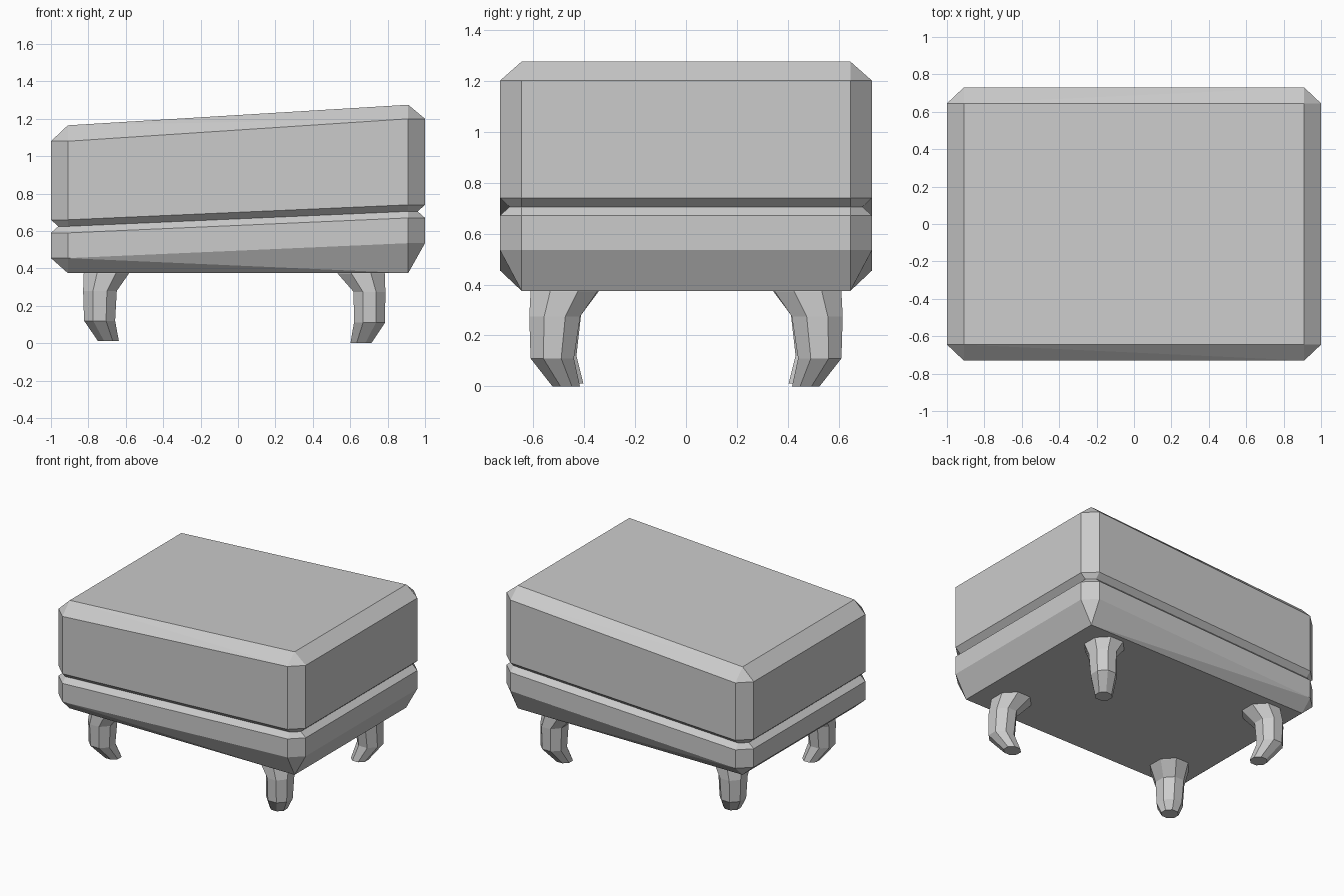
import bpy, bmesh, math

if "Cube" in bpy.data.objects:
    bpy.data.objects.remove(bpy.data.objects["Cube"])


def mesh_object(name, bm):
    bmesh.ops.recalc_face_normals(bm, faces=bm.faces)
    me = bpy.data.meshes.new(name)
    bm.to_mesh(me)
    bm.free()
    ob = bpy.data.objects.new(name, me)
    bpy.context.collection.objects.link(ob)
    return ob


HX, HY, CX, CY = 1.0, 0.73, 0.91, 0.645


def chamfered_slab(name, levels):
    """Chamfered box; each level is (mid height, rise towards the right, is_cap)."""
    bm = bmesh.new()
    for z, rise, cap in levels:
        for sx in (-1, 1):
            for sy in (-1, 1):
                h = z + sx * rise
                pts = [(CX, CY)] if cap else [(HX, CY), (CX, HY)]
                for x, y in pts:
                    bm.verts.new((sx * x, sy * y, h))
    bmesh.ops.convex_hull(bm, input=bm.verts)
    bmesh.ops.dissolve_limit(bm, angle_limit=math.radians(2),
                             verts=bm.verts, edges=bm.edges)
    return mesh_object(name, bm)


# Body: lower base with a level underside, sloping cushion above a V groove
chamfered_slab("base", [(0.375, 0, True), (0.495, 0.04, False),
                        (0.63, 0.04, False), (0.71, 0.04, True)])
chamfered_slab("cushion", [(0.62, 0.04, True), (0.70, 0.04, False),
                           (1.14, 0.06, False), (1.22, 0.055, True)])

# Curved legs: rings of (x, y, z, radius x, radius y), bottom to top
RIGHT = [(0.657, 0.47, 0.0, 0.056, 0.054), (0.703, 0.525, 0.11, 0.083, 0.085),
         (0.703, 0.515, 0.275, 0.085, 0.1), (0.66, 0.48, 0.37, 0.125, 0.13),
         (0.65, 0.47, 0.40, 0.13, 0.135)]
LEFT = [(0.693, 0.457, 0.012, 0.056, 0.054), (0.74, 0.515, 0.12, 0.083, 0.085),
        (0.738, 0.51, 0.28, 0.09, 0.098), (0.705, 0.475, 0.37, 0.12, 0.13),
        (0.695, 0.465, 0.40, 0.125, 0.135)]
SIDES = 8


def leg(name, rings, sx, sy):
    bm = bmesh.new()
    loops = []
    for x, y, z, rx, ry in rings:
        k = 1 / math.cos(math.pi / SIDES)
        angles = [(i + 0.5) * math.tau / SIDES for i in range(SIDES)]
        loops.append([bm.verts.new((sx * (x + k * rx * math.cos(a)),
                                    sy * (y + k * ry * math.sin(a)), z))
                      for a in angles])
    for lo, hi in zip(loops, loops[1:]):
        for i in range(SIDES):
            j = (i + 1) % SIDES
            bm.faces.new((lo[i], lo[j], hi[j], hi[i]))
    bm.faces.new(loops[0])
    bm.faces.new(loops[-1])
    mesh_object(name, bm)


for sy, depth in ((-1, "front"), (1, "back")):
    leg(depth + "_right_leg", RIGHT, 1, sy)
    leg(depth + "_left_leg", LEFT, -1, sy)
